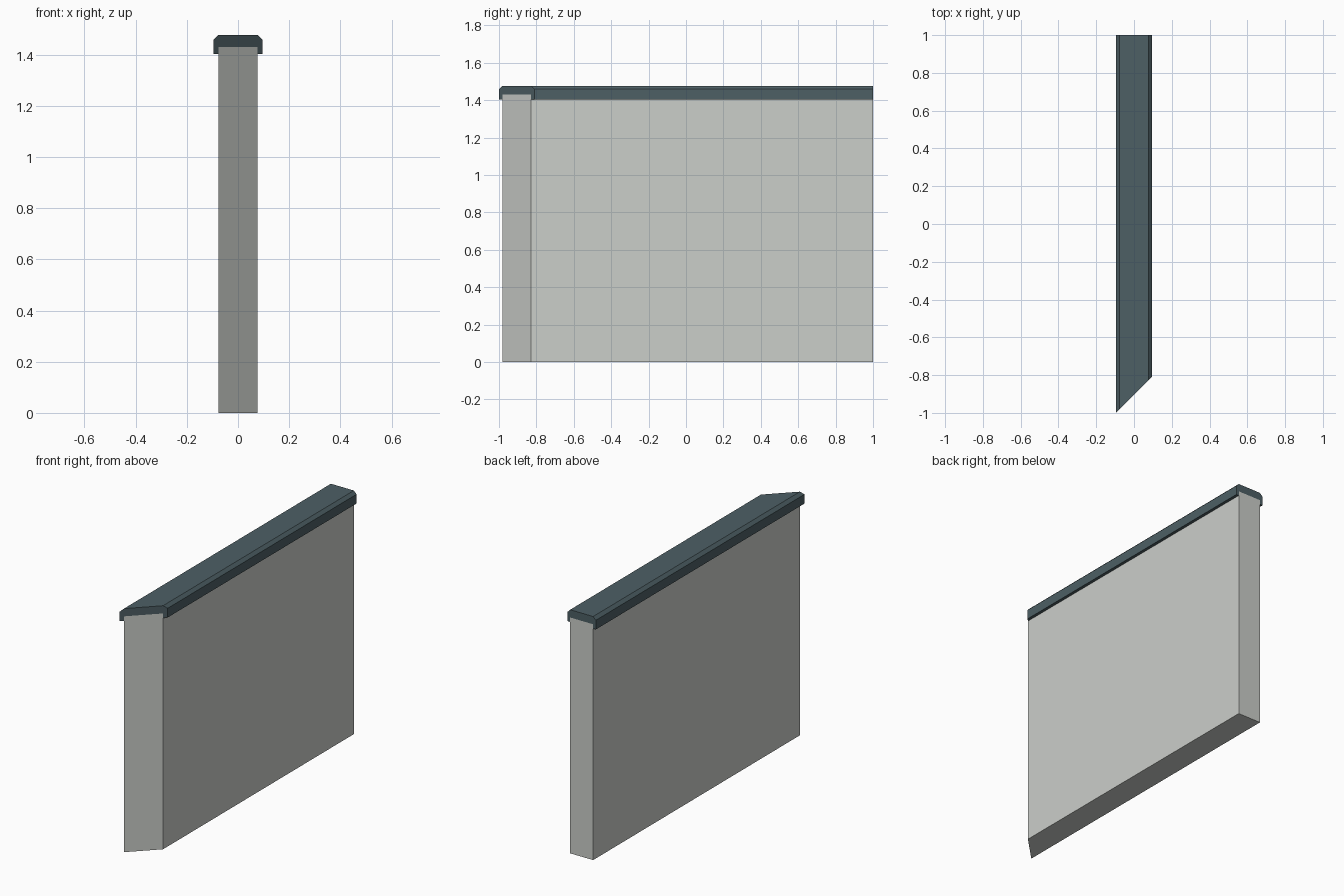
import bpy, bmesh

if "Cube" in bpy.data.objects:
    bpy.data.objects.remove(bpy.data.objects["Cube"])

BACK_Y = 1.0


def miter_y(x):
    # 45 degree mitred front end
    return x - 0.905


def extrude_profile(name, profile, color=None):
    """Run an x-z profile along y, from the mitred front to the square back."""
    bm = bmesh.new()
    front = [bm.verts.new((x, miter_y(x), z)) for x, z in profile]
    back = [bm.verts.new((x, BACK_Y, z)) for x, z in profile]
    bm.faces.new(front)
    bm.faces.new(back[::-1])
    n = len(profile)
    for i in range(n):
        j = (i + 1) % n
        bm.faces.new((front[i], back[i], back[j], front[j]))
    bmesh.ops.recalc_face_normals(bm, faces=bm.faces)
    mesh = bpy.data.meshes.new(name)
    bm.to_mesh(mesh)
    bm.free()
    obj = bpy.data.objects.new(name, mesh)
    bpy.context.collection.objects.link(obj)
    if color:
        mat = bpy.data.materials.new(name + "_material")
        mat.diffuse_color = color
        mat.use_nodes = True
        mat.node_tree.nodes["Principled BSDF"].inputs["Base Color"].default_value = mat.diffuse_color
        mesh.materials.append(mat)
    return obj


def mirrored(half):
    # complete a right-hand half profile across x = 0
    return half + [(-x, z) for x, z in reversed(half)]


# Wall panel
extrude_profile("wall", mirrored([(0.077, 0.0), (0.077, 1.43)]),
                (0.60, 0.62, 0.59, 1))

# Coping: chamfered channel sitting over the wall top
extrude_profile("coping", mirrored([(0.077, 1.43), (0.077, 1.403), (0.095, 1.403),
                                    (0.095, 1.459), (0.077, 1.477)]),
                (0.075, 0.115, 0.13, 1))
